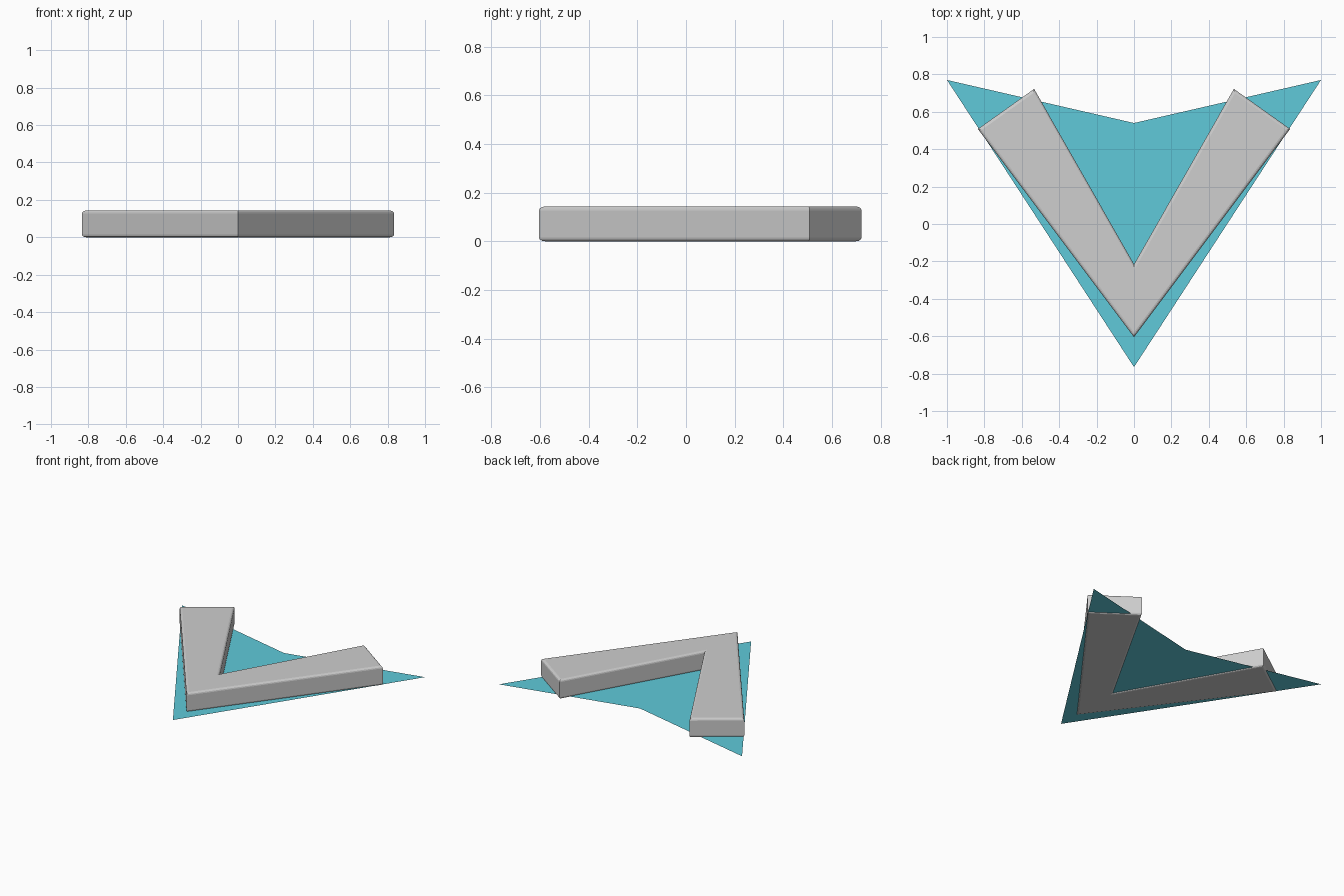
import bpy
import bmesh

if "Cube" in bpy.data.objects:
    bpy.data.objects.remove(bpy.data.objects["Cube"])


def material(name, rgb):
    mat = bpy.data.materials.new(name)
    mat.diffuse_color = (*rgb, 1.0)
    mat.use_nodes = True
    mat.node_tree.nodes["Principled BSDF"].inputs["Base Color"].default_value = mat.diffuse_color
    return mat


def mirrored(half):
    # complete a symmetric outline from its right half (first and last points lie on x = 0)
    return half + [(-x, y) for x, y in reversed(half[1:-1])]


def flat_part(name, outline, z, mat, height=0.0, bevel=0.0):
    # flat outline, optionally raised into a slab with rounded top and bottom rims
    bm = bmesh.new()
    face = bm.faces.new([bm.verts.new((x, y, z)) for x, y in outline])
    if height:
        top = bmesh.ops.extrude_face_region(bm, geom=[face])["geom"]
        bmesh.ops.translate(bm, vec=(0, 0, height),
                            verts=[v for v in top if isinstance(v, bmesh.types.BMVert)])
        bmesh.ops.recalc_face_normals(bm, faces=bm.faces)
        rims = [e for e in bm.edges if abs(e.verts[0].co.z - e.verts[1].co.z) < 1e-5]
        bmesh.ops.bevel(bm, geom=rims, offset=bevel, offset_type='OFFSET',
                        segments=3, profile=0.5, affect='EDGES')
    mesh = bpy.data.meshes.new(name)
    bm.to_mesh(mesh)
    bm.free()
    mesh.materials.append(mat)
    obj = bpy.data.objects.new(name, mesh)
    bpy.context.collection.objects.link(obj)
    return obj


grey = material("light grey", (0.62, 0.62, 0.62))
teal = material("teal", (0.115, 0.59, 0.70))

# thin arrowhead sheet
flat_part("arrowhead_sheet",
          mirrored([(0, -0.765), (1.0, 0.77), (0, 0.54)]), 0.006, teal)

# thick chevron with rounded rims
flat_part("chevron",
          mirrored([(0, -0.605), (0.835, 0.508), (0.534, 0.722), (0, -0.215)]),
          0.0, grey, height=0.143, bevel=0.016)
